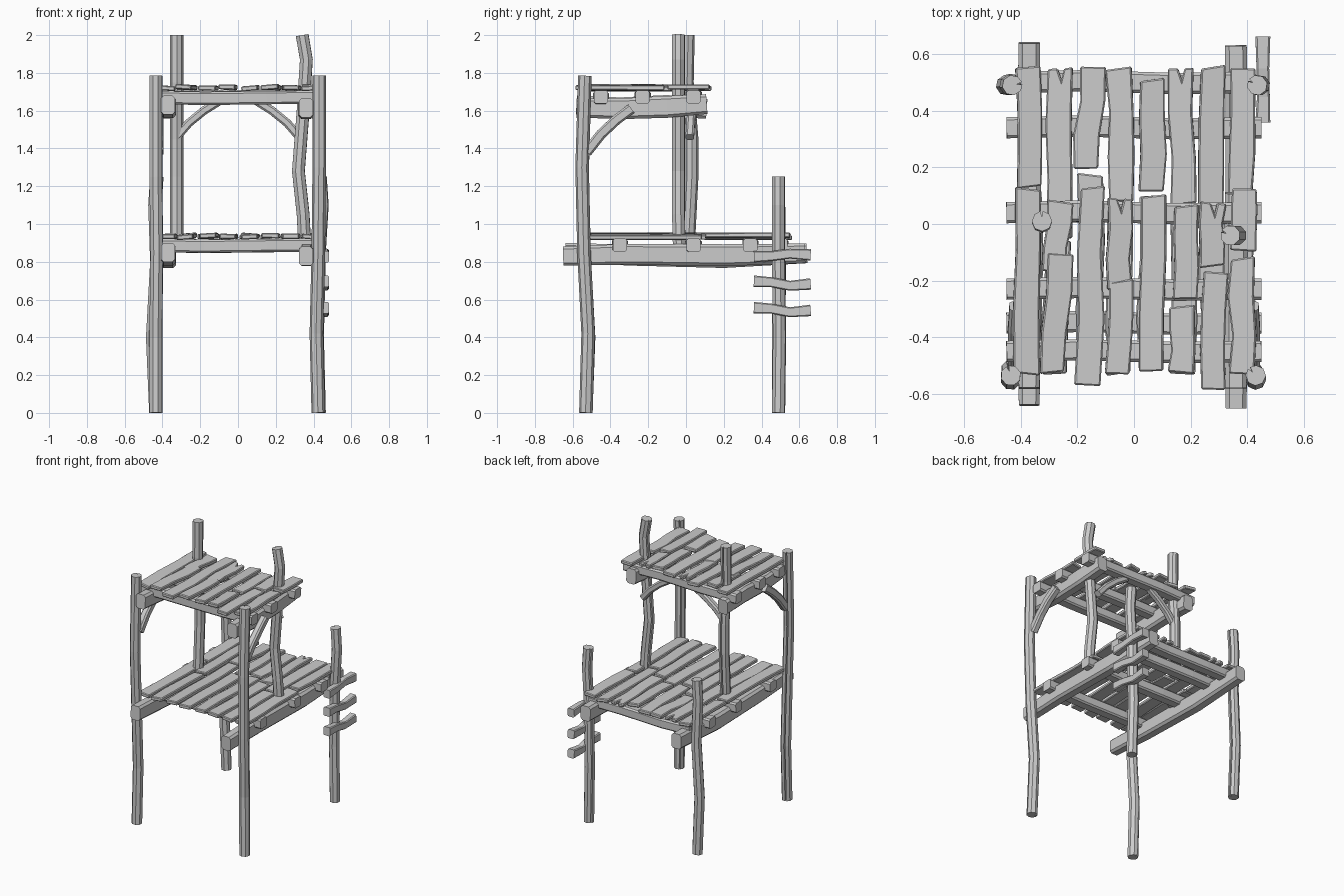
import bpy, bmesh, math, random
from mathutils import Vector, Matrix

if "Cube" in bpy.data.objects:
    bpy.data.objects.remove(bpy.data.objects["Cube"])

random.seed(4)


def finish(name, bm):
    bmesh.ops.recalc_face_normals(bm, faces=bm.faces)
    me = bpy.data.meshes.new(name)
    bm.to_mesh(me)
    bm.free()
    ob = bpy.data.objects.new(name, me)
    bpy.context.collection.objects.link(ob)
    return ob


def sweep(name, path, profile, side, scales=None):
    """Sweep a closed 2D profile along a bent path; side = profile's x axis."""
    bm = bmesh.new()
    pts = [Vector(p) for p in path]
    rings = []
    for i, p in enumerate(pts):
        t = (pts[min(i + 1, len(pts) - 1)] - pts[max(i - 1, 0)]).normalized()
        u = Vector(side)
        u = (u - t * u.dot(t)).normalized()
        v = t.cross(u)
        s = scales[i] if scales else 1
        rings.append([bm.verts.new(p + (u * a + v * b) * s) for a, b in profile])
    n = len(profile)
    for r, q in zip(rings, rings[1:]):
        for k in range(n):
            bm.faces.new((r[k], r[(k + 1) % n], q[(k + 1) % n], q[k]))
    bm.faces.new(rings[0])
    bm.faces.new(rings[-1])
    return finish(name, bm)


def rect(w, h, c=0.01):
    """Rectangle with chamfered corners."""
    a, b = w / 2, h / 2
    return [(a, c - b), (a, b - c), (a - c, b), (c - a, b),
            (-a, b - c), (-a, c - b), (c - a, -b), (a - c, -b)]


def log(r, crack):
    """Eight-sided log section with a split at one side."""
    out = []
    for k in range(8):
        a = crack + k * math.tau / 8
        if k == 0:
            out += [(r * math.cos(a - .12), r * math.sin(a - .12)),
                    (r * .45 * math.cos(a), r * .45 * math.sin(a)),
                    (r * math.cos(a + .12), r * math.sin(a + .12))]
        else:
            out.append((r * math.cos(a), r * math.sin(a)))
    return out


# Posts
posts = {
    "front_left_post": (1.9, [(-.435, -.53, 0), (-.435, -.515, .4), (-.43, -.54, .85),
                              (-.435, -.55, 1.25), (-.435, -.535, 1.785)]),
    "front_right_post": (2.3, [(.425, -.53, 0), (.415, -.518, .42), (.425, -.54, .85),
                               (.43, -.55, 1.3), (.43, -.535, 1.785)]),
    "back_left_post": (.2, [(-.435, .49, 0), (-.452, .49, .4), (-.43, .495, .8),
                            (-.44, .49, 1.1), (-.43, .49, 1.25)]),
    "back_right_post": (2.6, [(.43, .49, 0), (.42, .495, .4), (.43, .49, .85),
                              (.445, .49, 1.1), (.435, .49, 1.25)]),
    "middle_left_post": (1.6, [(-.325, .01, .86), (-.325, .03, 1.25), (-.325, .03, 1.45),
                               (-.325, .005, 1.75), (-.325, .01, 2)]),
    "middle_right_post": (2.7, [(.355, -.035, .86), (.345, -.04, 1.05), (.32, -.04, 1.28),
                                (.345, -.04, 1.6), (.362, -.04, 1.87), (.34, -.04, 2)]),
}
for name, (crack, path) in posts.items():
    sweep(name, path, log(.036, crack), (1, 0, 0))

# Side beams carrying each deck
bend = {
    "lower_left_beam": [(-.37, -.64, .85), (-.37, -.3, .835), (-.37, .2, .825), (-.37, .64, .845)],
    "lower_right_beam": [(.36, -.65, .83), (.365, -.3, .84), (.365, .2, .835), (.36, .63, .845)],
    "upper_left_beam": [(-.37, -.58, 1.63), (-.37, -.35, 1.615), (-.37, -.1, 1.625), (-.37, .11, 1.61)],
    "upper_right_beam": [(.36, -.58, 1.615), (.36, -.35, 1.61), (.36, -.1, 1.62), (.36, .11, 1.635)],
}
for name, path in bend.items():
    sweep(name, path, rect(.08, .11, .015), (1, 0, 0), [.92, 1, 1.05, .95])

# Cross joists
for deck, z, rows in (("lower", .888, (-.35, .04, .34, .5)), ("upper", 1.672, (-.45, -.23, .04))):
    for k, y in enumerate(rows):
        h = .40 if y == .5 else .45
        sag = random.uniform(-.008, .002)
        sweep(f"{deck}_joist_{k + 1}",
              [(-h, y, z - .002), (-.18, y + .006, z + sag), (.15, y - .004, z + sag + .004), (h, y, z)],
              rect(.075, .07), (0, 1, 0))


# Deck planks: (x at back, x at front, back y, front y)
def plank(name, xb, xf, yb, yf, z, notch):
    bm = bmesh.new()
    wob = [0, random.uniform(-.008, .008), random.uniform(-.008, .008), 0]
    left, right = [], []
    for i in range(4):
        f = i / 3
        x, y = xb + (xf - xb) * f + wob[i], yb + (yf - yb) * f
        e = random.uniform(-.007, .007) if i in (0, 3) else 0
        w = random.uniform(.042, .047)
        left.append((x - w, y + e))
        right.append((x + w, y - e))
    tip = [(xb + .004, yb - .04)] if notch else []
    if notch:
        tip = [(xb + .014, yb)] + tip + [(xb - .01, yb)]
    outline = left + right[::-1] + tip
    face = bm.faces.new([bm.verts.new((x, y, -.013)) for x, y in outline])
    ext = bmesh.ops.extrude_face_region(bm, geom=[face])
    top = [v for v in ext["geom"] if isinstance(v, bmesh.types.BMVert)]
    bmesh.ops.translate(bm, vec=(0, 0, .026), verts=top)
    # slight twist and lift so the boards sit unevenly
    c = Vector(((xb + xf) / 2, (yb + yf) / 2, 0))
    rot = Matrix.Rotation(random.uniform(-.1, .1), 4, 'Y')
    for v in bm.verts:
        v.co = rot @ (v.co - c) + c + Vector((0, 0, z + random.uniform(-.001, .001)))
    ob = finish(name, bm)
    bev = ob.modifiers.new("worn_edges", 'BEVEL')
    bev.width = .005
    bev.segments = 1


lower = [(-.375, -.37, .555, .13), (-.37, -.38, .12, -.53),
         (-.26, -.265, .55, -.05), (-.265, -.28, -.06, -.53),
         (-.145, -.17, .555, .195), (-.155, -.16, .175, -.53),
         (-.055, -.045, .55, .08), (-.05, -.055, .06, -.53),
         (.065, .06, .51, .115), (.065, .06, .1, -.52),
         (.165, .175, .55, .07), (.175, .17, .05, -.53),
         (.28, .27, .555, -.02), (.275, .28, -.035, -.53),
         (.385, .375, .55, .1), (.38, .385, .085, -.53)]
upper = [(-.375, -.38, .125, -.53),
         (-.26, -.28, .08, -.17), (-.26, -.29, -.105, -.525),
         (-.145, -.165, .13, -.57),
         (-.05, -.05, .09, -.23), (-.045, -.06, -.2, -.53),
         (.07, .06, .1, -.52),
         (.185, .18, .065, -.265), (.17, .165, -.29, -.525),
         (.28, .275, .075, -.15), (.29, .28, -.17, -.585),
         (.39, .385, .125, -.095), (.385, .38, -.12, -.53)]
for deck, z, rows, split in (("lower", .935, lower, (2, 10)), ("upper", 1.722, upper, (4, 9))):
    for k, row in enumerate(rows):
        plank(f"{deck}_plank_{k + 1}", *row, z + .003 * (k % 3 - 1), k in split)

# Braces under the upper deck
for s, side in ((-1, "left"), (1, "right")):
    sweep(f"{side}_side_brace",
          [(s * .42, -.525, 1.38), (s * .42, -.45, 1.475), (s * .42, -.37, 1.55), (s * .415, -.29, 1.61)],
          rect(.05, .055), (1, 0, 0))
    sweep(f"{side}_cross_brace",
          [(s * .325, .02, 1.46), (s * .26, .025, 1.535), (s * .18, .03, 1.60), (s * .10, .035, 1.65)],
          rect(.045, .045), (0, 1, 0))

# Climbing steps on the back right post
for k, z in enumerate((.545, .685, .835)):
    d = .012 if k < 2 else -.008
    sweep(f"step_{k + 1}",
          [(.455, .36, z + d), (.457, .45, z + d * .6), (.455, .55, z - d), (.455, .66, z - d * .2)],
          rect(.05, .058, .006), (1, 0, 0), [1.05, .9, .9, 1.05])
